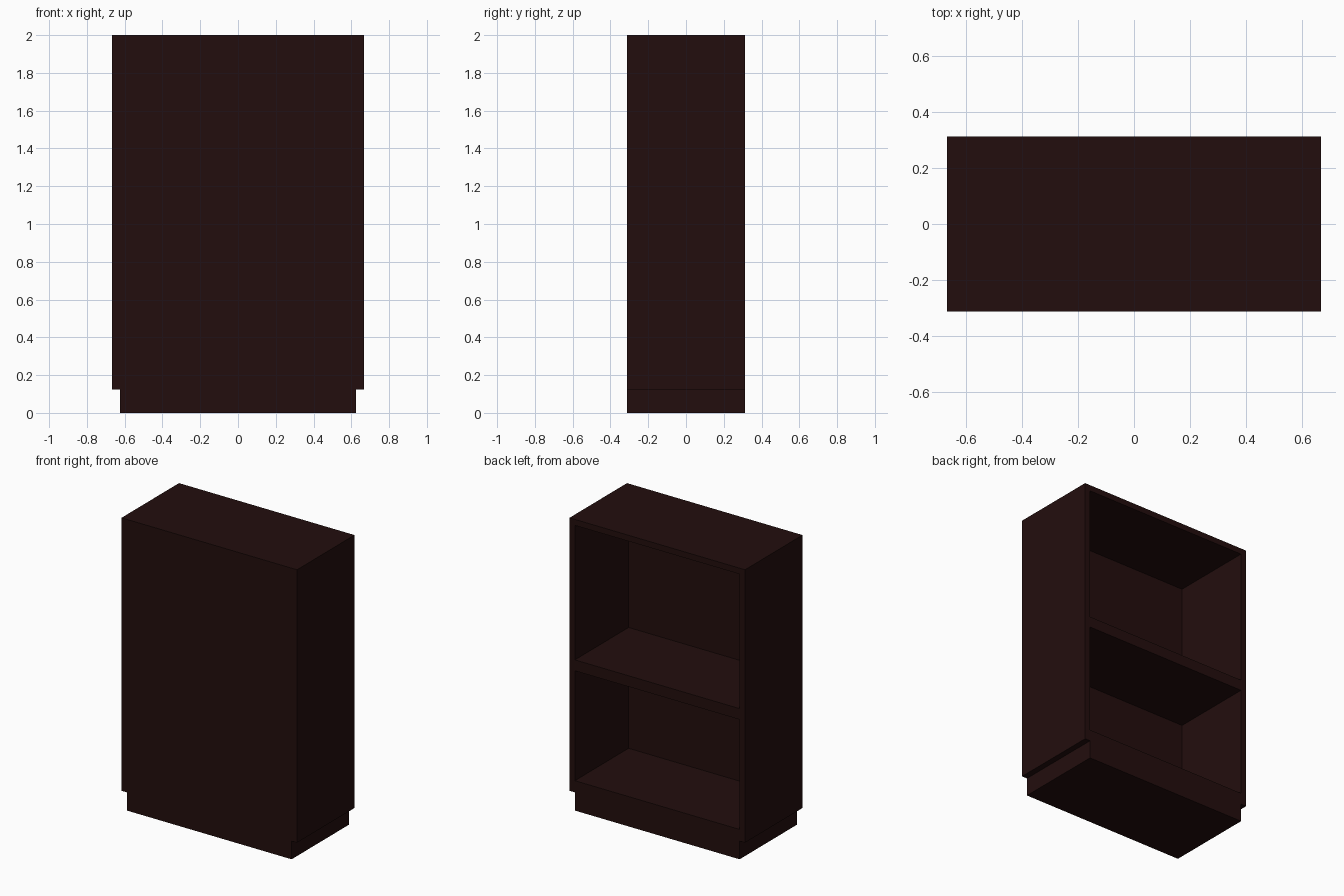
import bpy

if "Cube" in bpy.data.objects:
    bpy.data.objects.remove(bpy.data.objects["Cube"])

# Dark stained wood
wood = bpy.data.materials.new("dark_brown_wood")
wood.diffuse_color = (0.0165, 0.0043, 0.004, 1)
wood.use_nodes = True
wood.node_tree.nodes["Principled BSDF"].inputs["Base Color"].default_value = wood.diffuse_color

W, D, H = 0.667, 0.312, 2.0    # half width, half depth, height
T = 0.041                      # board thickness
IN = W - T                     # inner half width
FOOT = 0.125                   # height where the side boards begin


def board(name, x0, x1, y0, y1, z0, z1):
    """Axis-aligned board between two corners."""
    bpy.ops.mesh.primitive_cube_add(size=1)
    ob = bpy.context.object
    ob.name = name
    for v in ob.data.vertices:
        v.co.x = x1 if v.co.x > 0 else x0
        v.co.y = y1 if v.co.y > 0 else y0
        v.co.z = z1 if v.co.z > 0 else z0
    ob.data.materials.append(wood)
    return ob


# Side boards, stopping above the floor
board("side_left", -W, -IN, -D, D, FOOT, H)
board("side_right", IN, W, -D, D, FOOT, H)

# Top board between the sides
board("top_board", -IN, IN, -D, D, H - T, H)

# Closed front panel, open at the back
board("front_panel", -IN, IN, -D, -D + T, 0.205, H - T)

# Plinth that doubles as the bottom shelf
board("plinth", -IN, IN, -D, D, 0, 0.205)

# Middle shelf
board("middle_shelf", -IN, IN, -D + T, D, 0.96, 1.035)
